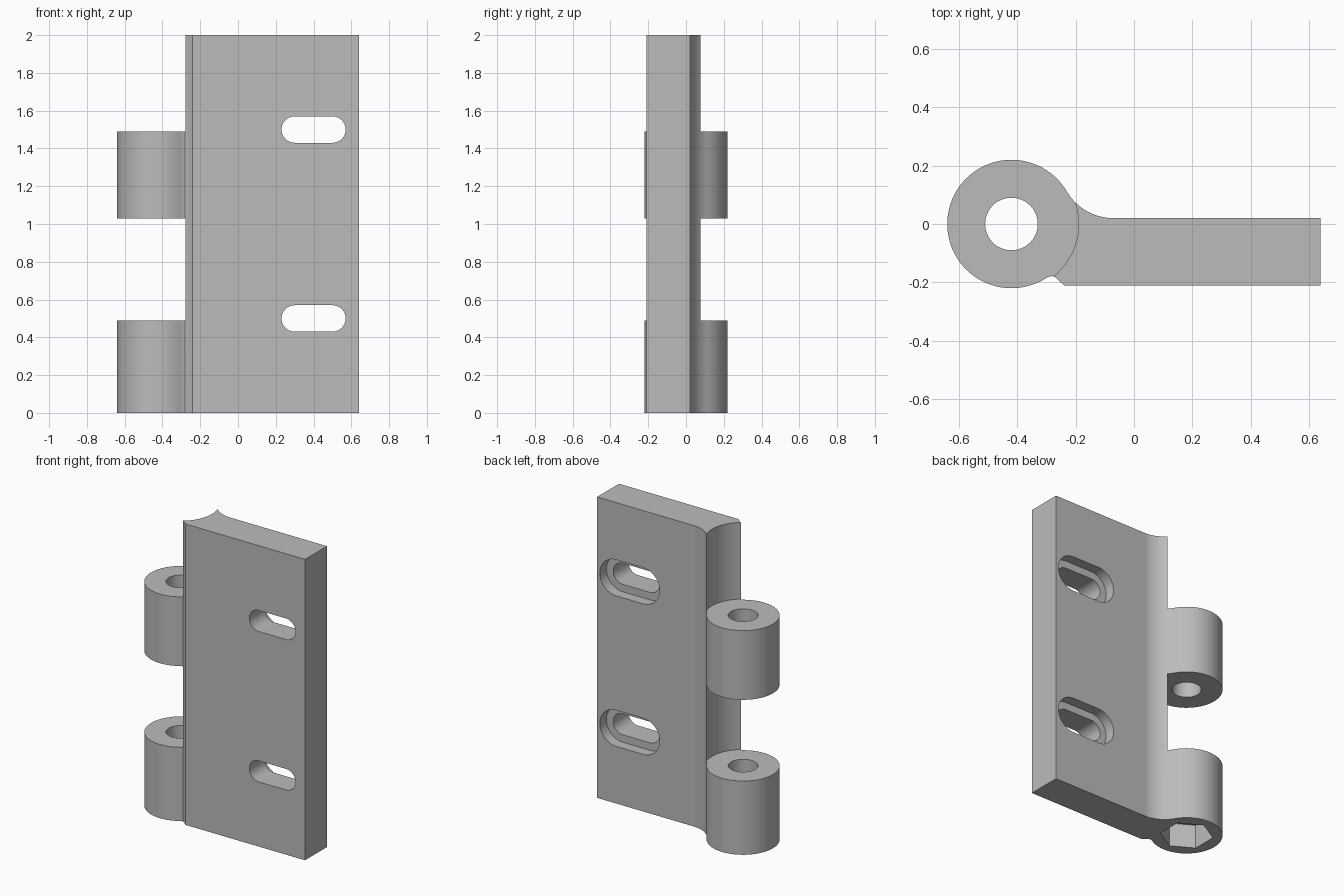
import bpy, bmesh
from math import sin, cos, pi, radians, atan2, hypot

if "Cube" in bpy.data.objects:
    bpy.data.objects.remove(bpy.data.objects["Cube"])

PIN_X, KNUCKLE_R, CLEAR_R, BORE_R = -0.42, 0.22, 0.23, 0.09
FRONT_Y, BACK_Y, END_X = -0.21, 0.02, 0.64


def arc(cx, cy, r, a0, a1, n):
    """Points along an arc, angles in radians."""
    return [(cx + r * cos(a0 + (a1 - a0) * i / n),
             cy + r * sin(a0 + (a1 - a0) * i / n)) for i in range(n + 1)]


def extrude(name, pts, lo, hi, axis="z"):
    """Extrude an outline: (x, y) along z, or (x, z) along y."""
    bm = bmesh.new()
    put = (lambda p, h: (p[0], p[1], h)) if axis == "z" else (lambda p, h: (p[0], h, p[1]))
    base = bm.faces.new([bm.verts.new(put(p, lo)) for p in pts])
    geom = bmesh.ops.extrude_face_region(bm, geom=[base])["geom"]
    shift = (0, 0, hi - lo) if axis == "z" else (0, hi - lo, 0)
    bmesh.ops.translate(bm, vec=shift, verts=[g for g in geom if isinstance(g, bmesh.types.BMVert)])
    bmesh.ops.recalc_face_normals(bm, faces=bm.faces)
    mesh = bpy.data.meshes.new(name)
    bm.to_mesh(mesh)
    bm.free()
    obj = bpy.data.objects.new(name, mesh)
    bpy.context.collection.objects.link(obj)
    return obj


def cut(target, cutter):
    """Subtract a cutter and remove it."""
    cutter.hide_render = True
    mod = target.modifiers.new("cut", "BOOLEAN")
    mod.operation, mod.solver, mod.object = "DIFFERENCE", "EXACT", cutter
    bpy.context.view_layer.objects.active = target
    bpy.ops.object.modifier_apply(modifier=mod.name)
    bpy.data.objects.remove(cutter, do_unlink=True)


def circle(r, n, turn=0.0):
    return arc(PIN_X, 0, r, turn, turn + 2 * pi, n)[:-1]


def slot(cx, cz, half_len, r):
    s = half_len - r
    return arc(cx + s, cz, r, -pi / 2, pi / 2, 20) + arc(cx - s, cz, r, pi / 2, 1.5 * pi, 20)


# Hinge leaf outline: plate, fillet, knuckle and small front notch
fx, fr = -0.07, 0.186
fy = BACK_Y + fr
tangent = atan2(fy, fx - PIN_X)
outline = [(-0.24, FRONT_Y), (END_X, FRONT_Y), (END_X, BACK_Y)]
outline += arc(fx, fy, fr, -pi / 2, tangent - pi, 20)[:-1]
outline += arc(PIN_X, 0, KNUCKLE_R, tangent, radians(300), 84)
outline += [(-0.295, -0.182), (-0.281, -0.178), (-0.268, -0.184)]
leaf = extrude("hinge_leaf", outline, 0, 2)

# Gaps for the mating knuckles
for lo, hi in ((0.49, 1.03), (1.49, 2.1)):
    cut(leaf, extrude("gap_cutter", circle(CLEAR_R, 112, 0.01), lo, hi))

# Pin bore and hexagonal recess under the lower knuckle
cut(leaf, extrude("bore_cutter", circle(BORE_R, 64), -0.1, 1.6))
cut(leaf, extrude("hex_cutter", circle(0.163, 6, pi / 2), -0.1, 0.16))

# Slotted screw holes, counterbored from the back
for z in (0.5, 1.5):
    cut(leaf, extrude("slot_cutter", slot(0.4, z, 0.17, 0.07), -0.4, 0.2, "y"))
    cut(leaf, extrude("counterbore_cutter", slot(0.4, z, 0.22, 0.12), BACK_Y - 0.07, 0.2, "y"))

# Colour and shading
grey = bpy.data.materials.new("plain_grey")
grey.diffuse_color = (0.5, 0.5, 0.5, 1)
grey.use_nodes = True
grey.node_tree.nodes["Principled BSDF"].inputs["Base Color"].default_value = grey.diffuse_color
leaf.data.materials.clear()
leaf.data.materials.append(grey)
for poly in leaf.data.polygons:
    poly.material_index = 0
bpy.ops.object.select_all(action="DESELECT")
leaf.select_set(True)
bpy.context.view_layer.objects.active = leaf
bpy.ops.object.shade_smooth_by_angle(angle=radians(25))
weighted = leaf.modifiers.new("flat_face_normals", "WEIGHTED_NORMAL")
weighted.keep_sharp = True
